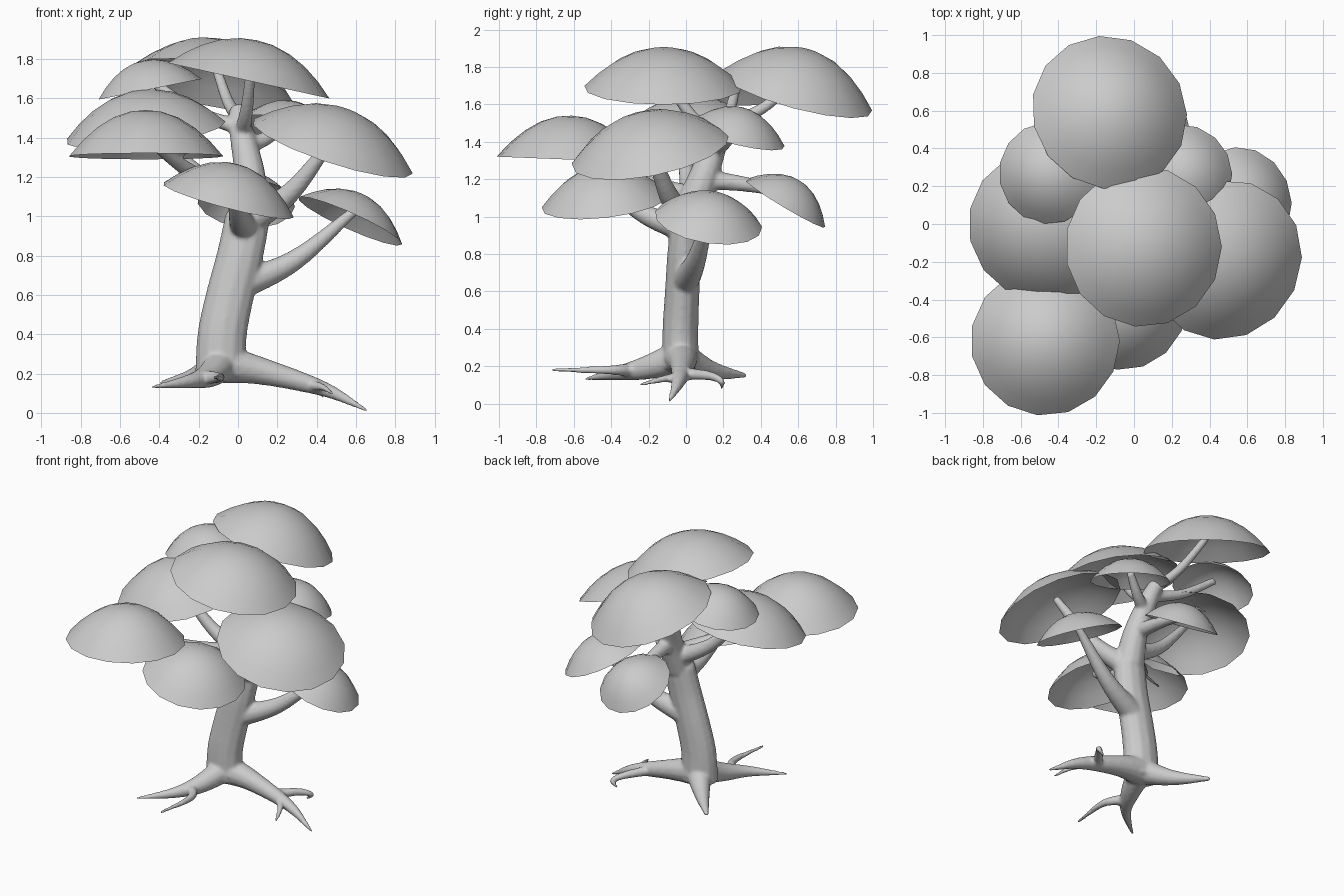
import bpy, bmesh, math
from mathutils import Vector

cube = bpy.data.objects.get("Cube")
if cube:
    bpy.data.objects.remove(cube, do_unlink=True)

UP = Vector((0, 0, 1))
COLOUR = (0.6, 0.6, 0.6, 1)
grey = bpy.data.materials.new("plain_grey")
grey.use_nodes = True
grey.diffuse_color = COLOUR
grey.node_tree.nodes["Principled BSDF"].inputs["Base Color"].default_value = COLOUR


def finish(name, mesh_builder):
    mesh = bpy.data.meshes.new(name)
    mesh_builder.to_mesh(mesh)
    mesh_builder.free()
    mesh.materials.append(grey)
    for polygon in mesh.polygons:
        polygon.use_smooth = True
    obj = bpy.data.objects.new(name, mesh)
    bpy.context.collection.objects.link(obj)
    return obj


def spline(points, steps=6):
    """Smooth path through points that carry a radius as fourth value."""
    points = [2 * points[0] - points[1], *points, 2 * points[-1] - points[-2]]
    path = []
    for a, b, c, d in zip(points, points[1:], points[2:], points[3:]):
        for i in range(steps):
            t = i / steps
            path.append(b + ((c - a) * t + (2 * a - 5 * b + 4 * c - d) * t ** 2
                             + (3 * b - a - 3 * c + d) * t ** 3) / 2)
    return path + [points[-2]]


def circle(builder, origin, turn, radius, lift, sides, flat=1):
    angles = [math.tau * k / sides for k in range(sides)]
    return [builder.verts.new(origin + turn @ Vector(
        (radius * math.cos(a), radius * flat * math.sin(a), lift))) for a in angles]


def bridge(builder, lower, upper):
    count = len(lower)
    for k in range(count):
        n = (k + 1) % count
        builder.faces.new((lower[k], lower[n], upper[n], upper[k]))


def limb(builder, start_radius, end_radius, *points, sides=12, flat=1):
    """Closed limb that tapers evenly along a smooth path; returns the path."""
    last = len(points) - 1
    path = spline([Vector((*p, start_radius + (end_radius - start_radius) * i / last))
                   for i, p in enumerate(points)])
    rings = []
    turn = UP.rotation_difference(UP)
    heading = UP
    for i, p in enumerate(path):
        ahead = (path[min(i + 1, len(path) - 1)] - path[max(i - 1, 0)]).to_3d().normalized()
        turn = heading.rotation_difference(ahead) @ turn
        heading = ahead
        rings.append(circle(builder, p.to_3d(), turn, p.w, 0, sides, flat))
    for lower, upper in zip(rings, rings[1:]):
        bridge(builder, lower, upper)
    builder.faces.new(rings[0][::-1])
    builder.faces.new(rings[-1])
    return path


bark = bmesh.new()

# trunk: a broad bole, thin from front to back, then a leader bending to the rear
foot = (-.09, -.03, .19)
bole = limb(bark, .13, .115, foot, (-.08, -.03, .4), (-.04, -.02, .6), (.01, -.01, .8),
            (.05, .01, 1), flat=.76)
leader = limb(bark, .1, .045, (.05, .01, 1), (.06, .09, 1.2), (.02, .17, 1.42), (0, .26, 1.55))
trunk = bole + leader

# roots, each forking near its end
root_top = (-.08, -.03, .25)
limb(bark, .1, .008, root_top, (.13, -.02, .21), (.44, -.04, .12), (.66, -.09, .01))
limb(bark, .035, .009, (.3, -.02, .16), (.4, .12, .15), (.46, .19, .12), (.42, .19, .08))
limb(bark, .03, .009, (.36, -.03, .14), (.43, -.13, .13), (.48, -.25, .1))
limb(bark, .09, .009, root_top, (-.15, -.22, .19), (-.25, -.38, .16), (-.44, -.54, .13))
limb(bark, .04, .009, (-.18, -.28, .18), (-.09, -.42, .18), (-.12, -.72, .18))
limb(bark, .09, .014, root_top, (-.22, .13, .18), (-.39, .32, .15))


def crown(name, centre, radius, height, lean, fork_height, sides=15):
    """Open, shallow leaf dome leaning over, carried by a branch from the trunk."""
    centre = Vector(centre)
    normal = Vector((*lean, 1)).normalized()
    turn = UP.rotation_difference(normal)
    builder = bmesh.new()
    rings = [circle(builder, centre, turn, radius * t, height * (1 - t ** 2.1), sides)
             for t in (1, .82, .63, .42, .2)]
    for lower, upper in zip(rings, rings[1:]):
        bridge(builder, lower, upper)
    top = builder.verts.new(centre + normal * height)
    for k in range(sides):
        builder.faces.new((rings[-1][k], rings[-1][(k + 1) % sides], top))
    finish(name, builder)

    fork = min(trunk, key=lambda p: abs(p.z - fork_height))
    start = fork.to_3d()
    tip = centre + normal * height * .4
    bend = (start + tip) / 2 - UP * (tip.z - start.z) * .15
    limb(bark, fork.w * .68, .025, start, bend, tip)


# leaf crowns: rim centre, radius, height, lean, height of the fork on the trunk
crown("top_crown", (.05, -.12, 1.69), .425, .21, (.22, 0), 1.42)
crown("rear_top_crown", (-.13, .59, 1.665), .42, .235, (.22, .27), 1.5)
crown("upper_left_crown", (-.45, .27, 1.645), .27, .15, (-.2, 0), 1.45)
crown("left_crown", (-.47, -.01, 1.43), .41, .21, (-.13, -.18), 1.05)
crown("front_left_crown", (-.47, -.62, 1.305), .395, .235, (0, .04), 1.1)
crown("front_lower_crown", (-.05, -.43, 1.08), .345, .19, (.26, -.12), .95)
crown("right_crown", (.48, -.19, 1.35), .43, .205, (.33, -.2), .97)
crown("rear_right_crown", (.26, .27, 1.435), .265, .15, (.2, .25), 1.36)
crown("lower_right_crown", (.57, .12, .975), .29, .15, (.45, .16), .64)
crown("rear_lower_crown", (.04, .53, 1.07), .25, .145, (.1, .6), 1.2)

# twigs fanning out beneath the front left crown
for x, y in ((-.72, -.6), (-.6, -.8), (-.25, -.75)):
    limb(bark, .02, .01, (-.27, -.4, 1.33), (x, y, 1.38), sides=8)

# fuse trunk, branches and roots into one smooth skin
tree = finish("trunk_branches_and_roots", bark)
remesh = tree.modifiers.new("fuse", 'REMESH')
remesh.mode = 'VOXEL'
remesh.voxel_size = .011
remesh.use_smooth_shade = True
soften = tree.modifiers.new("soften", 'SMOOTH')
soften.factor = .5
soften.iterations = 6
